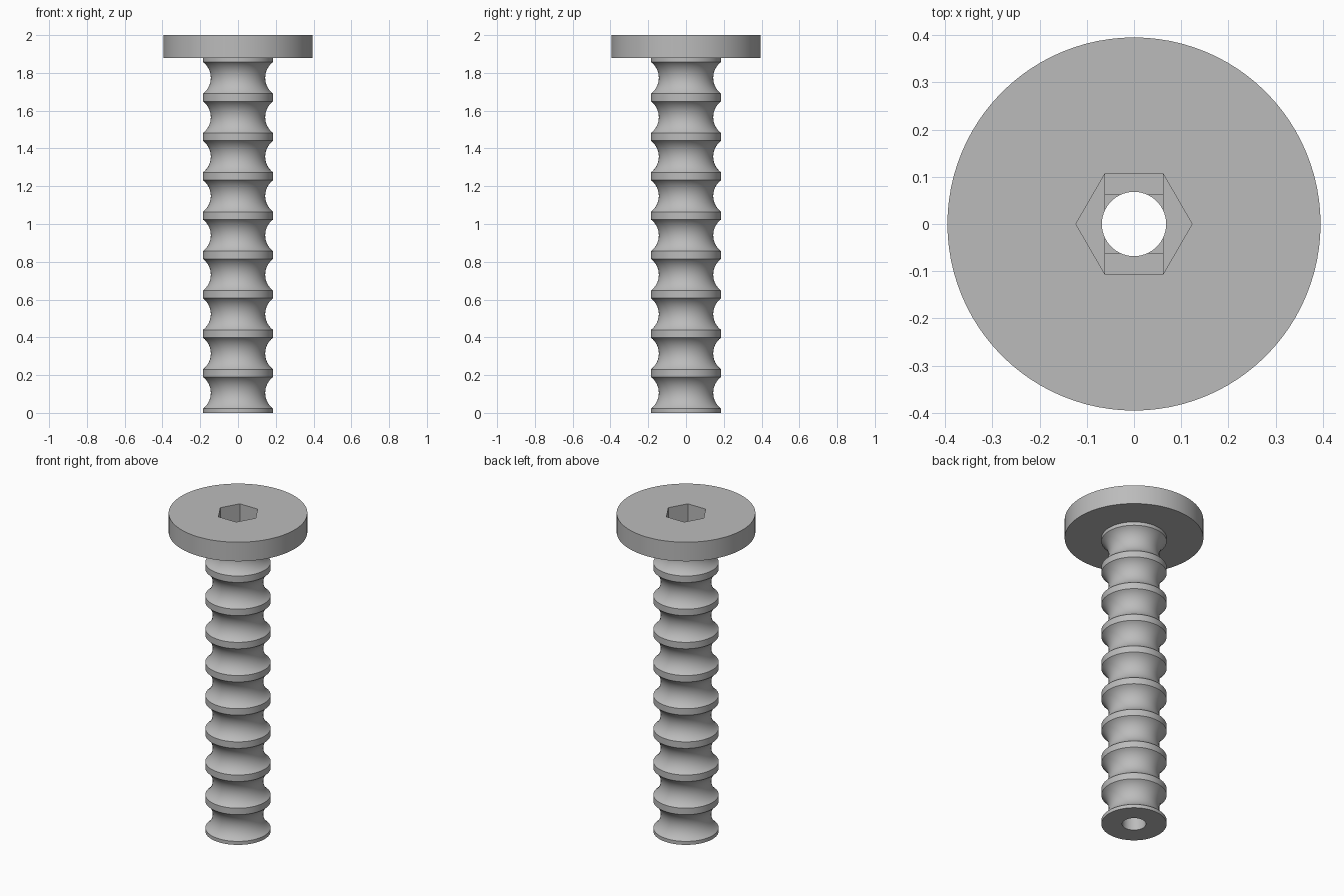
import bpy
import bmesh
import math

SEGMENTS = 96
TOP, HEAD_BASE = 2.0, 1.88
HEAD_R, SHAFT_R, BORE_R = 0.395, 0.186, 0.068
GROOVES, PITCH = 9, 0.2085
GROOVE_HALF, GROOVE_DEPTH = 0.084, 0.042
HEX_R = 0.123
SOCKET_FLOOR, STEP = 1.8, 0.01

cube = bpy.data.objects.get("Cube")
if cube:
    bpy.data.objects.remove(cube, do_unlink=True)

steel = bpy.data.materials.new("grey steel")
steel.use_nodes = True
colour = (0.5, 0.5, 0.5, 1)
steel.diffuse_color = colour
steel.node_tree.nodes["Principled BSDF"].inputs["Base Color"].default_value = colour


def make_object(name, bm):
    bmesh.ops.recalc_face_normals(bm, faces=bm.faces)
    mesh = bpy.data.meshes.new(name)
    bm.to_mesh(mesh)
    bm.free()
    mesh.materials.append(steel)
    obj = bpy.data.objects.new(name, mesh)
    bpy.context.collection.objects.link(obj)
    return obj


def lathe(name, profile):
    """Revolve a closed (radius, height) outline around z."""
    bm = bmesh.new()
    rings = []
    for r, z in profile:
        angles = [math.tau * i / SEGMENTS for i in range(SEGMENTS)]
        rings.append([bm.verts.new((r * math.cos(a), r * math.sin(a), z)) for a in angles])
    for a, b in zip(rings, rings[1:] + rings[:1]):
        for i in range(SEGMENTS):
            j = (i + 1) % SEGMENTS
            bm.faces.new((a[i], a[j], b[j], b[i]))
    return make_object(name, bm)


def prism(name, outline, bottom, top):
    bm = bmesh.new()
    base = bm.faces.new([bm.verts.new((x, y, bottom)) for x, y in outline])
    result = bmesh.ops.extrude_face_region(bm, geom=[base])
    verts = [v for v in result["geom"] if isinstance(v, bmesh.types.BMVert)]
    bmesh.ops.translate(bm, verts=verts, vec=(0, 0, top - bottom))
    return make_object(name, bm)


def rectangle(x, y):
    return [(-x, -y), (x, -y), (x, y), (-x, y)]


# Bolt outline: bore, scalloped shaft, flat head
profile = [(BORE_R, 0), (SHAFT_R, 0)]
arc_r = (GROOVE_HALF ** 2 + GROOVE_DEPTH ** 2) / (2 * GROOVE_DEPTH)
arc_x = SHAFT_R - GROOVE_DEPTH + arc_r
spread = math.asin(GROOVE_HALF / arc_r)
STEPS = 16
for k in range(GROOVES):
    middle = 0.106 + k * PITCH
    for s in range(STEPS + 1):
        a = spread * (2 * s / STEPS - 1)
        profile.append((arc_x - arc_r * math.cos(a), middle + arc_r * math.sin(a)))
profile += [(SHAFT_R, HEAD_BASE), (HEAD_R, HEAD_BASE), (HEAD_R, TOP), (BORE_R, TOP)]
bolt = lathe("bolt", profile)

# Hexagonal socket, stepping through a slot and a square down to the bore
half_side, half_flat = HEX_R / 2, HEX_R * math.cos(math.pi / 6)
hexagon = [(HEX_R * math.cos(i * math.pi / 3), HEX_R * math.sin(i * math.pi / 3)) for i in range(6)]
cutters = [
    prism("hex_cutter", hexagon, SOCKET_FLOOR, TOP + 0.1),
    prism("slot_cutter", rectangle(half_side, half_flat), SOCKET_FLOOR - STEP, TOP + 0.05),
    prism("square_cutter", rectangle(half_side, half_side), SOCKET_FLOOR - 2 * STEP, TOP + 0.07),
]
bpy.context.view_layer.objects.active = bolt
for cutter in cutters:
    cutter.hide_render = True
    mod = bolt.modifiers.new(cutter.name, "BOOLEAN")
    mod.operation = "DIFFERENCE"
    mod.solver = "EXACT"
    mod.object = cutter
    bpy.ops.object.modifier_apply(modifier=mod.name)
    bpy.data.objects.remove(cutter, do_unlink=True)

# Smooth round walls, crisp rims
bpy.ops.object.select_all(action="DESELECT")
bolt.select_set(True)
bpy.ops.object.shade_smooth_by_angle(angle=math.radians(30))
